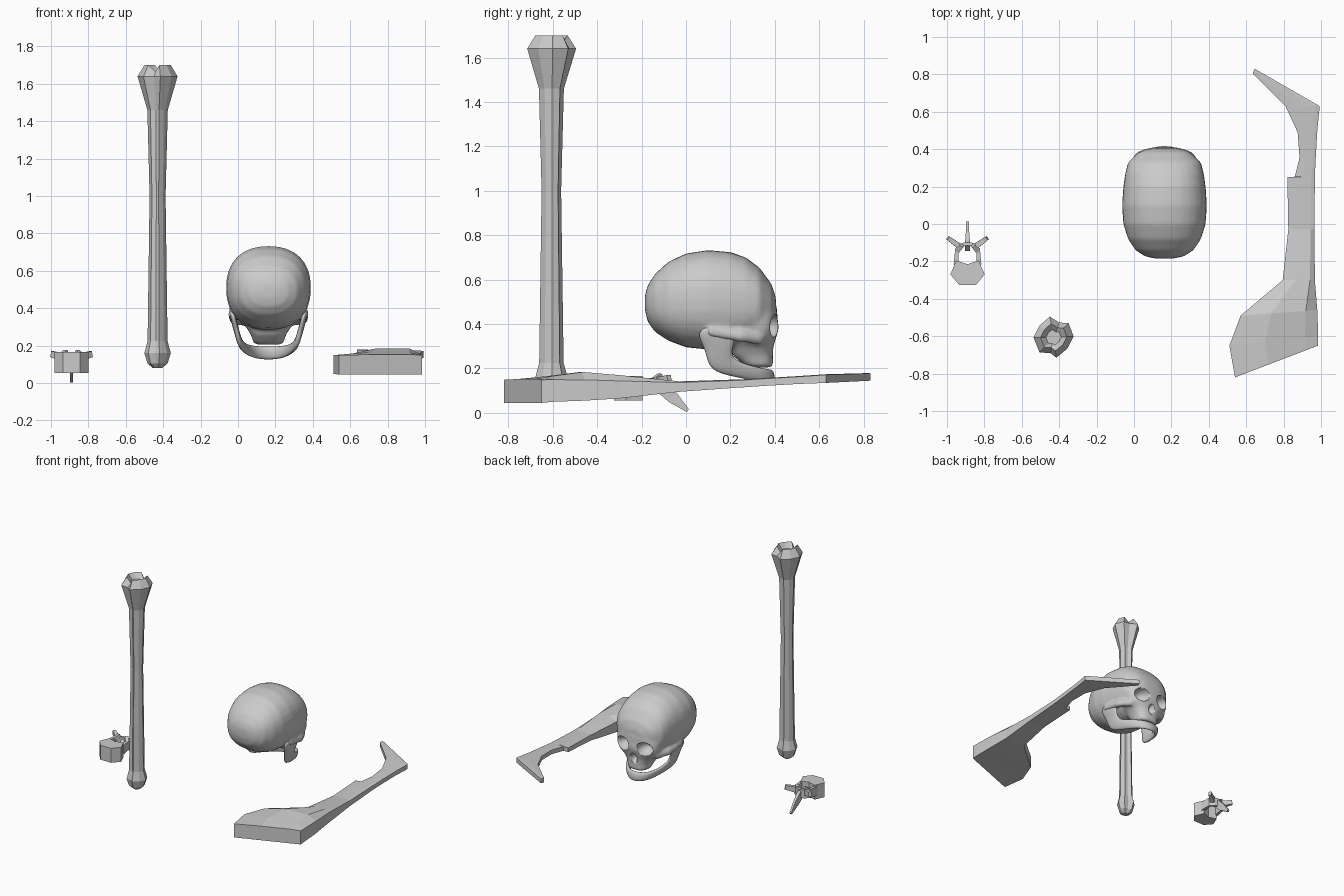
import bpy, bmesh
from math import sin, cos, pi
from mathutils import Vector

if "Cube" in bpy.data.objects:
    bpy.data.objects.remove(bpy.data.objects["Cube"])


def make(name, parts, smooth=False):
    """Each part is a list of rings of points, bridged and capped."""
    bm = bmesh.new()
    for rings in parts:
        vs = [[bm.verts.new(p) for p in r] for r in rings]
        n = len(vs[0])
        for a, b in zip(vs, vs[1:]):
            for i in range(n):
                j = (i + 1) % n
                bm.faces.new((a[i], a[j], b[j], b[i]))
        bm.faces.new(vs[0][::-1])
        bm.faces.new(vs[-1])
    bmesh.ops.recalc_face_normals(bm, faces=bm.faces)
    for f in bm.faces:
        f.smooth = smooth
    me = bpy.data.meshes.new(name)
    bm.to_mesh(me)
    bm.free()
    ob = bpy.data.objects.new(name, me)
    bpy.context.collection.objects.link(ob)
    return ob


def bar(path, sides=4):
    """Tapered bar along (x, y, z, half width, half height) stations."""
    rings = []
    for k, s in enumerate(path):
        a, b = path[max(k - 1, 0)], path[min(k + 1, len(path) - 1)]
        d = (Vector(b[:3]) - Vector(a[:3])).normalized()
        side = d.cross(Vector((0, 0, 1))).normalized()
        up = side.cross(d)
        rings.append([Vector(s[:3]) + side * (s[3] * cos(t)) * 1.41 + up * (s[4] * sin(t)) * 1.41
                      for t in [pi / sides + 2 * pi * i / sides for i in range(sides)]])
    return rings


def spow(v, p):
    return abs(v) ** p * (1 if v >= 0 else -1)


def oval(n, e=2.0):
    return [(spow(cos(2 * pi * i / n), 2 / e), spow(sin(2 * pi * i / n), 2 / e)) for i in range(n)]


# Long bone: one lobed outline scaled along the shaft
BX, BY = -0.43, -0.607
lobes = [(-.02, .112), (.03, .08), (.08, .077), (.107, .007), (.075, -.058),
         (.015, -.108), (-.017, -.083), (-.075, -.08), (-.107, 0), (-.075, .064)]
bone = []
for z, s, notch in [(.08, .22, 0), (.105, .5, 0), (.16, .66, 0), (.225, .5, 0), (1.0, .40, 0),
                    (1.46, .51, 0), (1.64, 1, 0), (1.70, .66, .035), (1.66, .38, 0)]:
    bone.append([(BX + x * s, BY + y * s, z - (notch if i in (1, 6) else 0))
                 for i, (x, y) in enumerate(lobes)])
make("long_bone", [bone])

# Shoulder blade: left edge, right edge, bottom, top, ridge rise
blade = []
for lx, ly, rx, ry, zb, zt, h in [
        (.54, -.82, .985, -.65, .045, .15, .003), (.51, -.65, .985, -.60, .05, .153, .012),
        (.57, -.49, .98, -.46, .055, .157, .027), (.795, -.30, .967, -.30, .065, .15, .02),
        (.825, -.03, .965, -.03, .095, .138, .004), (.82, .25, .967, .25, .115, .148, .003),
        (.86, .253, .967, .256, .115, .148, .003), (.885, .355, .972, .36, .122, .155, .002),
        (.875, .49, .98, .50, .13, .163, .002), (.81, .63, .993, .63, .135, .172, .002),
        (.635, .805, .645, .83, .145, .178, .001)]:
    L, R = Vector((lx, ly, 0)), Vector((rx, ry, 0))
    def at(t, z):
        p = L.lerp(R, t)
        return (p.x, p.y, z)
    blade.append([at(0, zb), at(1, zb), at(1, zt - h * .3), at(.85, zt + h), at(.4, zt + h), at(0, zt - h * .3)])
make("shoulder_blade", [blade])

# Vertebra: solid body, arch, side processes and spine
VX = -.89
half = [(0, -.215), (.06, -.195), (.092, -.27), (.045, -.325)]
outline = half + [(-x, y) for x, y in half[:0:-1]]
parts = [[[(VX + x, y, z) for x, y in outline] for z in (.055, .165)]]
for m in (-1, 1):
    parts.append(bar([(VX + m * .062, -.215, .12, .012, .035), (VX + m * .056, -.135, .125, .01, .032),
                      (VX + m * .03, -.112, .125, .01, .032), (VX, -.105, .125, .01, .032)]))
    parts.append(bar([(VX + m * .035, -.125, .135, .016, .022), (VX + m * .105, -.075, .155, .011, .016)]))
    parts.append(bar([(VX + m * .05, -.14, .14, .012, .02), (VX + m * .03, -.115, .172, .012, .008)]))
parts.append(bar([(VX, -.125, .13, .014, .03), (VX, -.06, .07, .009, .027), (VX, .008, .01, .007, .008)]))
make("vertebra", parts)

# Skull: cranium lofted front to back, face lofted upward
SX = .163
cranium = []
for y, zt, zb, w in [(-.185, .53, .46, .05), (-.172, .575, .41, .105), (-.14, .625, .365, .155),
                     (-.08, .68, .325, .195), (0, .718, .295, .22), (.1, .733, .285, .227),
                     (.2, .724, .285, .22), (.27, .70, .30, .21), (.33, .655, .33, .195),
                     (.385, .58, .38, .135), (.405, .52, .43, .07)]:
    cranium.append([(SX + w * a, y, (zt + zb) / 2 + (zt - zb) / 2 * b) for a, b in oval(32, 2.3)])
face = []
for z, back, front, w in [(.205, .30, .388, .06), (.215, .26, .392, .08), (.26, .21, .392, .095),
                          (.30, .2, .395, .12), (.335, .2, .405, .16), (.38, .2, .418, .175),
                          (.43, .2, .412, .18), (.47, .2, .41, .17), (.52, .2, .39, .13)]:
    face.append([(SX + w * a, (back + front) / 2 + (front - back) / 2 * b, z) for a, b in oval(24, 2.6)])
arches = [bar([(SX + m * .14, .34, .335, .018, .022), (SX + m * .19, .25, .345, .015, .02),
               (SX + m * .195, .10, .37, .015, .02)], 8) for m in (-1, 1)]
skull = make("skull", [cranium, face] + arches, True)
rm = skull.modifiers.new("merge", 'REMESH')
rm.mode = 'VOXEL'
rm.voxel_size = .012
rm.use_smooth_shade = True
sm = skull.modifiers.new("soften", 'SMOOTH')
sm.iterations = 4

# Eye sockets and nose opening
for name, x, y, z, r in [("socket_left_cutter", -.092, .405, .392, (.06, .085, .052)),
                         ("socket_right_cutter", .092, .405, .392, (.06, .085, .052)),
                         ("nose_cutter", 0, .41, .30, (.028, .05, .042))]:
    bpy.ops.mesh.primitive_uv_sphere_add(segments=20, ring_count=12, location=(SX + x, y, z))
    c = bpy.context.object
    c.name = name
    c.scale = r
    bpy.ops.object.shade_smooth()
    c.hide_render = True
    c.display_type = 'WIRE'
    b = skull.modifiers.new(name, 'BOOLEAN')
    b.operation = 'DIFFERENCE'
    b.object = c

# Lower jaw: x offset, front/upper edge, back/lower edge
stations = [(.195, (.18, .405), (.09, .395)), (.19, (.24, .345), (.035, .355)),
            (.172, (.205, .275), (.085, .29)), (.152, (.225, .24), (.095, .185)),
            (.13, (.29, .215), (.22, .16)), (.085, (.365, .2), (.36, .13)), (0, (.39, .197), (.405, .12))]
path = stations + [(-x, u, l) for x, u, l in stations[-2::-1]]
rings = []
for k, (x, u, l) in enumerate(path):
    a, b = path[max(k - 1, 0)], path[min(k + 1, len(path) - 1)]
    t = Vector((b[0] - a[0], (b[1][0] + b[2][0] - a[1][0] - a[2][0]) / 2, 0))
    if abs(x) > .14:
        t = Vector((-.15, .9 if x > 0 else -.9, 0))
    n = Vector((t.y, -t.x, 0)).normalized() * .017
    U, D = Vector((SX + x, *u)), Vector((SX + x, *l))
    rings.append([U - n, U + n, D + n, D - n])
jaw = make("lower_jaw", [rings], True)
jaw.modifiers.new("round", 'SUBSURF').levels = 2
jaw.modifiers["round"].render_levels = 2
